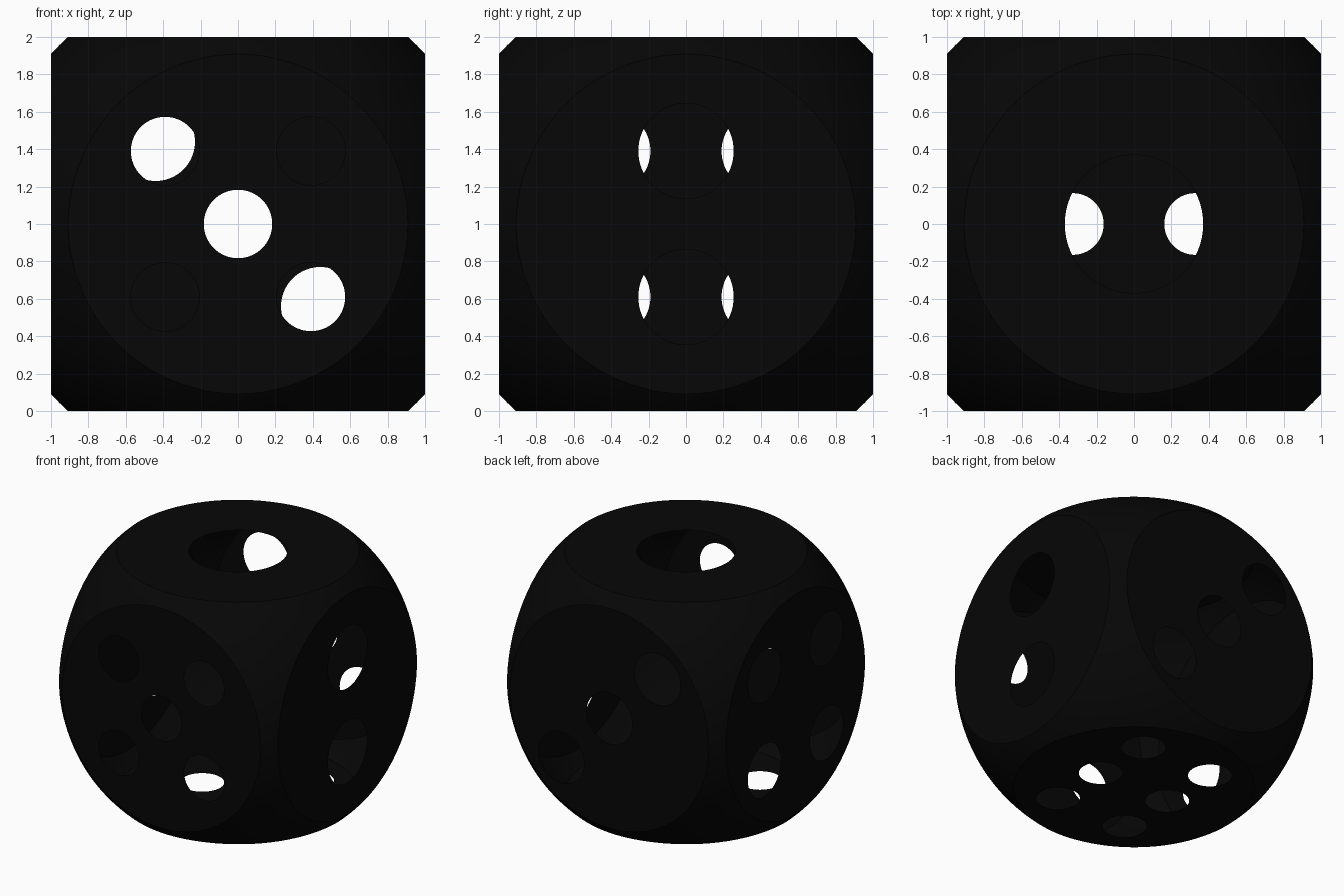
import bpy, bmesh
from math import cos, sin, tau
from mathutils import Vector
from mathutils.geometry import delaunay_2d_cdt

old = bpy.data.objects.get("Cube")
if old:
    bpy.data.objects.remove(old, do_unlink=True)


def grid(xs, ys):
    return [(a, b) for a in xs for b in ys]


# Each side: axis, sign, hole radius, hole centres on the other two axes
s = 0.39
SIDES = [
    (1, -1, 0.183, grid((-s, s), (-s, s)) + [(0, 0)]),
    (1, 1, 0.21, [(-0.44, 0.44), (0, 0), (0.44, -0.44)]),
    (0, 1, 0.255, [(0, -s), (0, s)]),
    (0, -1, 0.215, grid((-0.405, 0.405), (-s, s))),
    (2, 1, 0.37, [(0, 0)]),
    (2, -1, 0.165, grid((-0.327, 0.327), (-0.5, 0, 0.5))),
]


def axis_vector(axis, sign):
    vec = Vector((0, 0, 0))
    vec[axis] = sign
    return vec


def rounded_block(half):
    """Cube smoothed into a near-sphere, as a bmesh."""
    bm = bmesh.new()
    bmesh.ops.create_cube(bm, size=2 * half)
    mesh = bpy.data.meshes.new("block")
    bm.to_mesh(mesh)
    bm.free()
    block = bpy.data.objects.new("block", mesh)
    bpy.context.collection.objects.link(block)
    block.modifiers.new("smooth", "SUBSURF").levels = 5
    bpy.context.view_layer.update()
    result = bmesh.new()
    result.from_object(block, bpy.context.evaluated_depsgraph_get())
    bpy.data.objects.remove(block, do_unlink=True)
    return result


def fill_side(bm, axis, sign, radius, centres, count=64):
    """Flat side spanning the cut rim, with round holes left open."""
    points = [Vector([c for i, c in enumerate(v.co) if i != axis])
              for v in bm.verts if abs(v.co[axis] - sign) < 0.0001]
    edges = []
    for centre in centres:
        first = len(points)
        for i in range(count):
            a = tau * i / count
            points.append(Vector(centre) + radius * Vector((cos(a), sin(a))))
            edges.append((first + i, first + (i + 1) % count))
    flat, _, faces, *_ = delaunay_2d_cdt(points, edges, [], 0, 0.00001)
    verts = []
    for p in flat:
        co = list(p)
        co.insert(axis, sign)
        verts.append(bm.verts.new(co))
    for face in faces:
        middle = sum((flat[i] for i in face), Vector((0, 0))) / len(face)
        if all((middle - Vector(c)).length > radius for c in centres):
            bm.faces.new([verts[i] for i in face])


# Rounded corners: the smoothed block sliced flat on six sides
bm = rounded_block(1.568)
for axis, sign, _, _ in SIDES:
    normal = axis_vector(axis, sign)
    bmesh.ops.bisect_plane(bm, geom=bm.verts[:] + bm.edges[:] + bm.faces[:],
                           plane_co=normal, plane_no=normal, clear_outer=True)

# Flat sides with their holes, welded to the corners
for side in SIDES:
    fill_side(bm, *side)
bmesh.ops.remove_doubles(bm, verts=bm.verts[:], dist=0.0005)

# Turn every face outward and stand the shell on the ground
for f in bm.faces:
    f.normal_update()
    if f.normal.dot(f.calc_center_median()) < 0:
        f.normal_flip()
bmesh.ops.translate(bm, verts=bm.verts[:], vec=(0, 0, 1))

mesh = bpy.data.meshes.new("die_shell")
bm.to_mesh(mesh)
bm.free()
die = bpy.data.objects.new("die_shell", mesh)
bpy.context.collection.objects.link(die)

# Single near-black colour
black = bpy.data.materials.new("black")
black.use_nodes = True
colour = (0.002, 0.002, 0.002, 1)
black.diffuse_color = colour
black.node_tree.nodes["Principled BSDF"].inputs["Base Color"].default_value = colour
mesh.materials.append(black)

# Smooth corners with crisp rims
bpy.ops.object.select_all(action="DESELECT")
die.select_set(True)
bpy.context.view_layer.objects.active = die
bpy.ops.object.shade_smooth_by_angle(angle=0.5)
